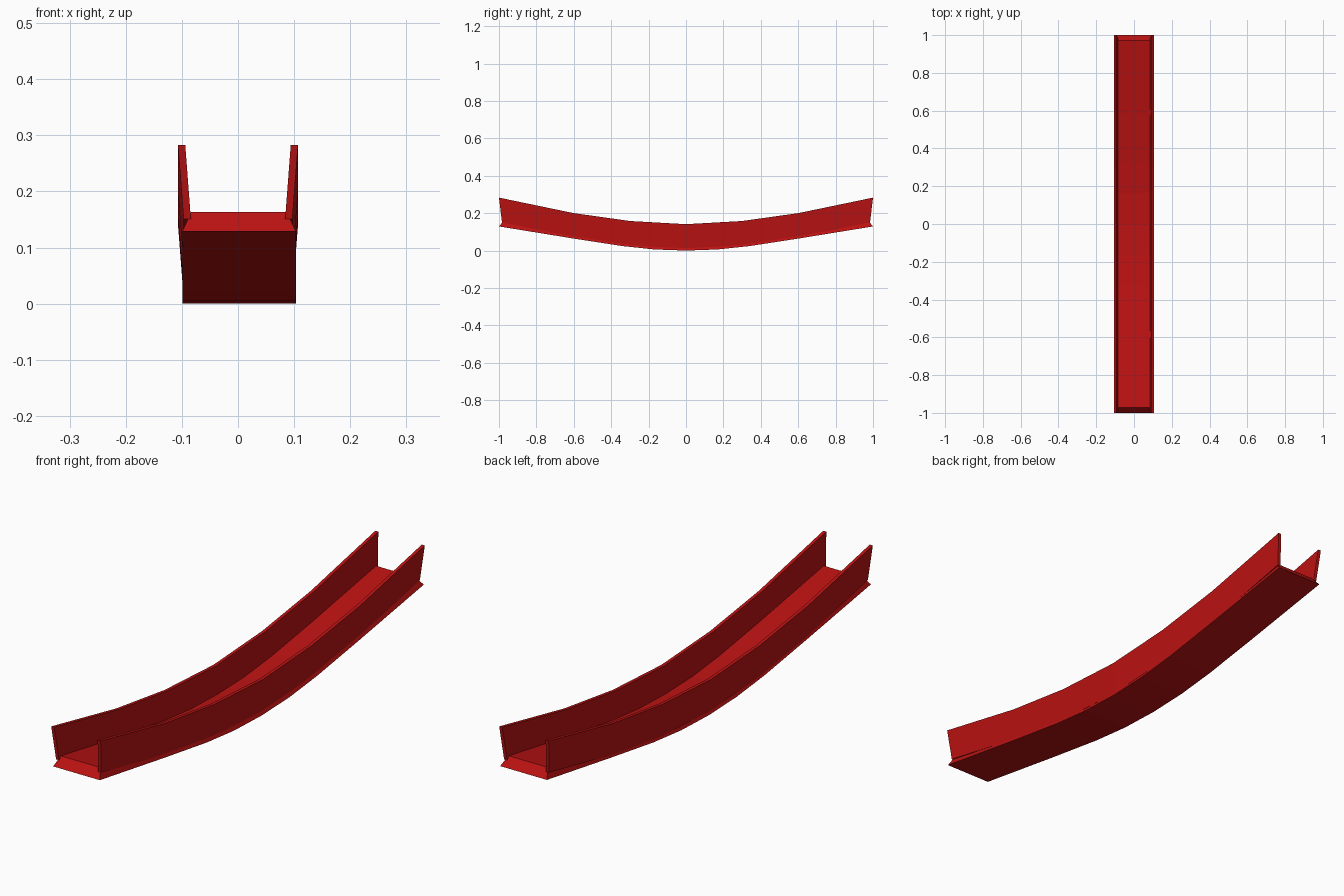
import bpy, bmesh

if "Cube" in bpy.data.objects:
    bpy.data.objects.remove(bpy.data.objects["Cube"])

red = bpy.data.materials.new("red")
red.diffuse_color = (0.5, 0.006, 0.006, 1)
red.use_nodes = True
red.node_tree.nodes["Principled BSDF"].inputs["Base Color"].default_value = red.diffuse_color


def loft(name, sections):
    """Solid through a row of four-cornered sections, capped at both ends."""
    bm = bmesh.new()
    rings = [[bm.verts.new(p) for p in s] for s in sections]
    for a, b in zip(rings, rings[1:]):
        for i in range(4):
            j = (i + 1) % 4
            bm.faces.new((a[i], a[j], b[j], b[i]))
    bm.faces.new(rings[0])
    bm.faces.new(rings[-1])
    bmesh.ops.recalc_face_normals(bm, faces=bm.faces)
    me = bpy.data.meshes.new(name)
    bm.to_mesh(me)
    bm.free()
    me.materials.append(red)
    ob = bpy.data.objects.new(name, me)
    bpy.context.collection.objects.link(ob)
    return ob


def both_ways(half):
    """Mirror a half path (centre to end) along y."""
    return [(-p[0],) + p[1:] for p in reversed(half[1:])] + half


# floor: curved slab with bevelled sides and ends; (y, bottom z, top z)
floor_path = both_ways([(0, 0, 0.035), (0.17, 0.006, 0.040), (0.34, 0.024, 0.057),
                        (0.6, 0.064, 0.096), (1.0, 0.129, 0.163)])
sections = []
for y, zb, zt in floor_path:
    yt = y * 0.972
    sections.append([(-0.099, y, zb), (0.103, y, zb), (0.087, yt, zt), (-0.084, yt, zt)])
loft("floor", sections)

# side walls: thin, leaning outward; (y, bottom z, top z)
wall_path = both_ways([(0, 0.012, 0.141), (0.3, 0.028, 0.158),
                       (0.6, 0.071, 0.2), (1.0, 0.151, 0.283)])
for name, s in (("left_wall", -1), ("right_wall", 1)):
    loft(name, [[(s * 0.084, y * 0.984, zb), (s * 0.097, y * 0.984, zb),
                 (s * 0.107, y, zt), (s * 0.094, y, zt)] for y, zb, zt in wall_path])
